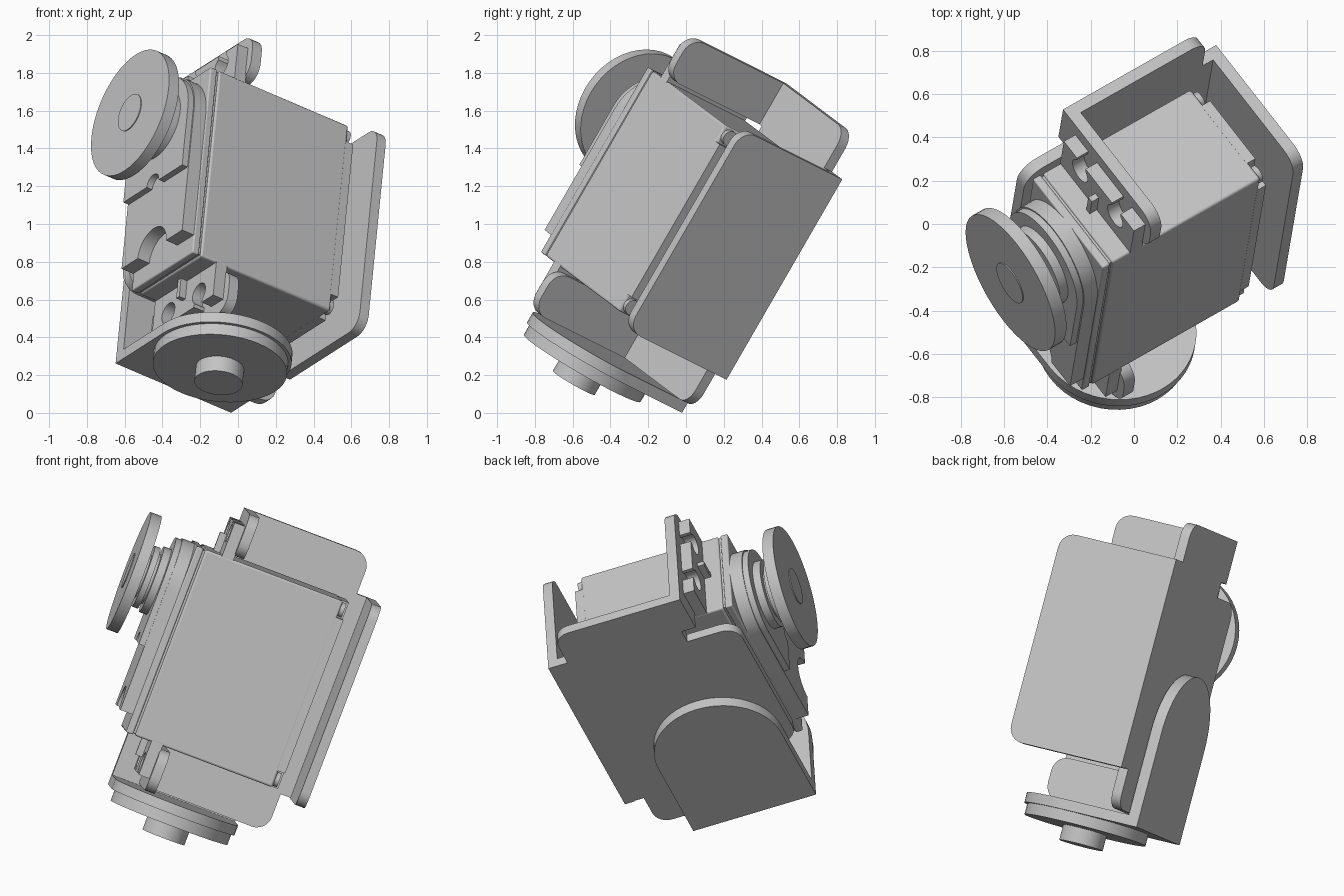
import bpy, bmesh, math
from mathutils import Matrix, Vector

old = bpy.data.objects.get("Cube")
if old:
    bpy.data.objects.remove(old)

metal = bpy.data.materials.new("light_grey")
metal.use_nodes = True
GREY = (0.55, 0.55, 0.55, 1)
metal.diffuse_color = GREY
metal.node_tree.nodes["Principled BSDF"].inputs["Base Color"].default_value = GREY

# Tilted frame: U runs along the drive shaft, V along the case, W across it
U = Vector((0.815, 0.463, -0.348)).normalized()
W = Vector((0.575, -0.732, 0.366))
W = (W - U * W.dot(U)).normalized()
V = W.cross(U)
FRAME = Matrix((U, V, W)).transposed().to_4x4()
FRAME.translation.z = -0.015

MID = 0.912          # middle of the case along V
SHAFT = (1.2, 0.46)  # drive shaft in V, W
PIVOT = (-0.42, 0.44)  # lower disc in U, W


def arc(cx, cy, r, a0, a1, n=16):
    angles = [math.radians(a0 + (a1 - a0) * i / n) for i in range(n + 1)]
    return [(cx + r * math.cos(a), cy + r * math.sin(a)) for a in angles]


def rounded(points):
    """Round each (x, y, radius) right-angled corner; plain points stay sharp."""
    out = []
    for i, p in enumerate(points):
        c = Vector(p[:2])
        if len(p) == 2:
            out.append(c)
            continue
        a, b = Vector(points[i - 1][:2]), Vector(points[(i + 1) % len(points)][:2])
        t1 = c + (a - c).normalized() * p[2]
        t2 = c + (b - c).normalized() * p[2]
        o = t1 + t2 - c
        steps = 14 if p[2] > 0.2 else 6
        for k in range(steps + 1):
            t = math.pi / 2 * k / steps
            out.append(o + (t1 - o) * math.cos(t) + (t2 - o) * math.sin(t))
    return out


def prism(name, axis, points, lo, hi, bevel=0):
    """Extrude a profile along one frame axis; the other two carry the profile."""
    def place(p, h):
        co = [p[0], p[1]]
        co.insert("uvw".index(axis), h)
        return co
    bm = bmesh.new()
    face = bm.faces.new([bm.verts.new(place(p, lo)) for p in rounded(points)])
    moved = bmesh.ops.extrude_face_region(bm, geom=[face])["geom"]
    shift = Vector(place((0, 0), hi - lo))
    bmesh.ops.translate(bm, vec=shift, verts=[g for g in moved if isinstance(g, bmesh.types.BMVert)])
    bmesh.ops.remove_doubles(bm, verts=bm.verts, dist=0.0005)
    bmesh.ops.recalc_face_normals(bm, faces=bm.faces)
    mesh = bpy.data.meshes.new(name)
    bm.to_mesh(mesh)
    bm.free()
    mesh.materials.append(metal)
    ob = bpy.data.objects.new(name, mesh)
    bpy.context.scene.collection.objects.link(ob)
    ob.matrix_world = FRAME
    if bevel:
        mod = ob.modifiers.new("soft_edges", "BEVEL")
        mod.width, mod.segments = bevel, 3
    bpy.ops.object.select_all(action="DESELECT")
    ob.select_set(True)
    bpy.context.view_layer.objects.active = ob
    bpy.ops.object.shade_smooth_by_angle(angle=math.radians(35))
    return ob


def rect(x0, x1, y0, y1, r=None):
    pts = [(x0, y0), (x1, y0), (x1, y1), (x0, y1)]
    return [(*p, r) for p in pts] if r else pts


def disc(name, axis, centre, r, lo, hi, n=48):
    return prism(name, axis, arc(*centre, r, 0, 360 - 360 / n, n - 1), lo, hi)


# Motor case with a thin seam below its front cover
V0, V1, W0, W1 = 0.343, 1.48, 0.18, 0.745
prism("motor_case", "u", rect(V0, V1, W0, W1), -0.80, 0.04, 0.012)
prism("case_seam", "u", rect(V0 + .01, V1 - .01, W0 + .01, W1 - .01), -0.815, -0.79)
prism("front_cover", "u", rect(V0, V1, W0, W1), -0.855, -0.812, 0.008)

# Rear cover with a screw pocket in each corner
n = 0.1
prism("rear_cover", "u", [
    (V0 + n, W0), (V1 - n, W0), (V1 - n, W0 + n), (V1, W0 + n),
    (V1, W1 - n), (V1 - n, W1 - n), (V1 - n, W1), (V0 + n, W1),
    (V0 + n, W1 - n), (V0, W1 - n), (V0, W0 + n), (V0 + n, W0 + n)], 0.03, 0.08)
for v in (V0 + 0.05, V1 - 0.05):
    for w in (W0 + 0.05, W1 - 0.05):
        disc("case_screw", "u", (v, w), 0.042, 0.03, 0.065, 20)

# Gear housing: two stepped, round-ended layers with a scooped lower end
def housing(name, start, r, scoop, lo, hi):
    sv, sw = SHAFT
    prism(name, "u", arc(sv, sw, r, -90, 90, 28) + [(start, sw + r)]
          + arc(start, sw, scoop, 90, -90) + [(start, sw - r)], lo, hi)


housing("gear_housing", 0.45, 0.28, 0.13, -0.93, -0.85)
housing("gear_housing_step", 0.84, 0.272, 0.055, -0.965, -0.92)

# Drive hub and round horn
for name, r, lo, hi in (("hub_base", 0.2, -1.01, -0.96), ("hub_groove", 0.15, -1.03, -1.0),
                        ("hub_collar", 0.185, -1.06, -1.025), ("hub_neck", 0.13, -1.09, -1.05),
                        ("drive_horn", 0.357, -1.15, -1.085), ("drive_horn_cap", 0.105, -1.155, -1.14)):
    disc(name, "u", SHAFT, r, lo, hi)

# Mounting ears, ribs and bracket flanges at both ends of the case
for s, end in ((1, "upper"), (-1, "lower")):
    def along(pts):
        return [(MID + s * p[0], *p[1:]) for p in pts]
    outline = [(0.56, W0), (0.77, W0)]
    for w in (0.32, 0.603):
        outline += [(0.77, w - 0.035)] + arc(0.7, w, 0.06, -36, -324, 20) + [(0.77, w + 0.035)]
    outline += [(0.77, W1), (0.56, W1)]
    prism(end + "_ear", "u", along(outline), -0.70, -0.63)
    prism(end + "_ear_rib", "u", along(rect(0.56, 0.68, 0.447, 0.475)), -0.74, -0.69)
    prism(end + "_flange", "u", along([(0.59, 0.07), (0.843, 0.07),
          (0.843, 0.79, 0.09), (0.59, 0.79, 0.09)]), -0.635, -0.575)

# Bracket back plate, mirrored about the middle of the case
half = [(0.257, 0.612), (0.14, 0.612), (0.14, 0.843, 0.09), (-0.635, 0.843),
        (-0.635, 0.59), (-0.55, 0.59), (-0.55, 0.5), (-0.85, 0.5, 0.1)]
profile = [(p[0], MID + p[1], *p[2:]) for p in half]
profile += [(p[0], MID - p[1], *p[2:]) for p in reversed(half)]
prism("bracket_back_plate", "w", profile, 0.07, 0.127)

# Bracket side plate behind the case
prism("bracket_side_plate", "u", [(0.295, 0.07), (1.524, 0.07),
      (1.524, 0.785, 0.09), (0.295, 0.785, 0.09)], 0.2, 0.257)

# Pivot bracket: round-ended tongue folded into a round-ended foot
pu, pw = PIVOT
R = 0.375
prism("pivot_tongue", "w", [(pu - R, 0), (pu + R, 0),
      (pu + R, 0.56 + R, R), (pu - R, 0.56 + R, R)], 0.0, 0.065)
prism("pivot_foot", "v", [(pu - R, 0), (pu + R, 0),
      (pu + R, pw + R, R), (pu - R, pw + R, R)], 0.0, 0.06)

# Lower horn under the foot
disc("lower_horn", "v", PIVOT, 0.357, -0.065, 0.0)
disc("lower_horn_boss", "v", PIVOT, 0.128, -0.155, -0.06)
